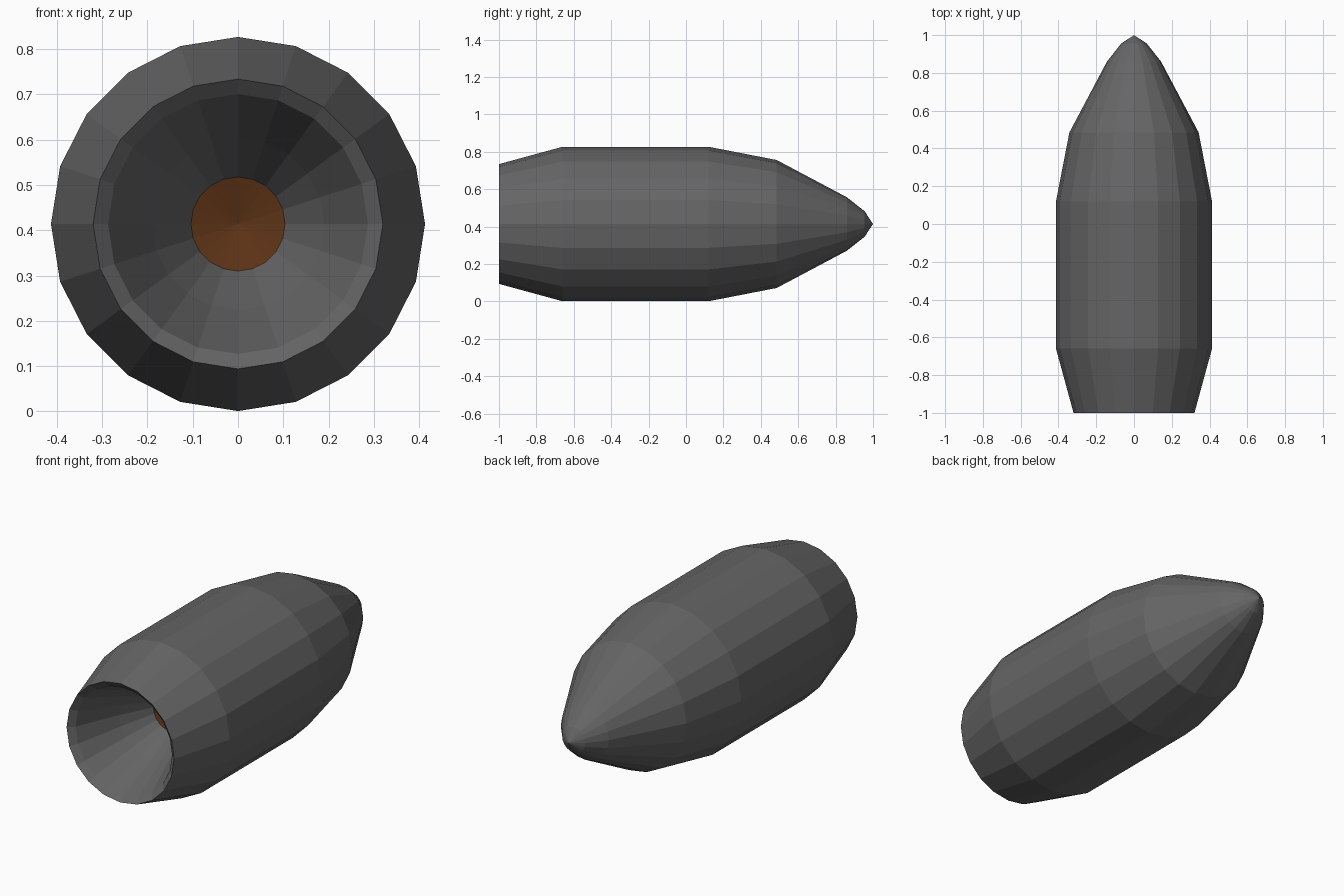
import bpy, bmesh, math

if "Cube" in bpy.data.objects:
    bpy.data.objects.remove(bpy.data.objects["Cube"])

SIDES = 20
AXIS_Z = 0.414


def material(name, color):
    m = bpy.data.materials.new(name)
    m.diffuse_color = (*color, 1)
    m.use_nodes = True
    m.node_tree.nodes["Principled BSDF"].inputs["Base Color"].default_value = m.diffuse_color
    return m


def lathe(name, profile, mat):
    """Revolve (y, radius) points around the lengthwise axis; radius 0 makes a tip."""
    bm = bmesh.new()
    rings = []
    for y, r in profile:
        count = SIDES if r > 0 else 1
        rings.append([bm.verts.new((r * math.cos(2 * math.pi * i / SIDES), y,
                                    AXIS_Z + r * math.sin(2 * math.pi * i / SIDES)))
                      for i in range(count)])
    for a, b in zip(rings, rings[1:]):
        for i in range(SIDES):
            j = (i + 1) % SIDES
            if len(b) == 1:
                bm.faces.new((a[i], b[0], a[j]))
            elif len(a) == 1:
                bm.faces.new((a[0], b[i], b[j]))
            else:
                bm.faces.new((a[i], b[i], b[j], a[j]))
    mesh = bpy.data.meshes.new(name)
    bm.to_mesh(mesh)
    bm.free()
    mesh.materials.append(mat)
    obj = bpy.data.objects.new(name, mesh)
    bpy.context.collection.objects.link(obj)
    return obj


dark_grey = material("dark_grey", (0.13, 0.13, 0.13))
orange = material("burnt_orange", (0.11, 0.033, 0.008))

# Shell: from the nose tip back over the body, round the rim and into the hollow tail
lathe("shell", [(1.0, 0), (0.955, 0.068), (0.86, 0.143), (0.485, 0.342),
                (0.12, 0.413), (-0.66, 0.413), (-1.0, 0.32),
                (-0.97, 0.287), (-0.74, 0.19), (-0.57, 0.104)][::-1][::-1], dark_grey)

# Orange cap closing the bottom of the hollow
cap = lathe("tail_cap", [(-0.57, 0.104), (-0.54, 0)], orange)

# Make the faces of both parts point outwards from the solid
for obj in bpy.data.objects:
    bm = bmesh.new()
    bm.from_mesh(obj.data)
    if obj is not cap:
        bmesh.ops.recalc_face_normals(bm, faces=bm.faces)
        nose = max(bm.faces, key=lambda f: f.calc_center_median().y)
        flip = nose.normal.y < 0
    else:
        bm.normal_update()
        bm.faces.ensure_lookup_table()
        flip = bm.faces[0].normal.y > 0
    if flip:
        bmesh.ops.reverse_faces(bm, faces=bm.faces)
    bm.to_mesh(obj.data)
    bm.free()
